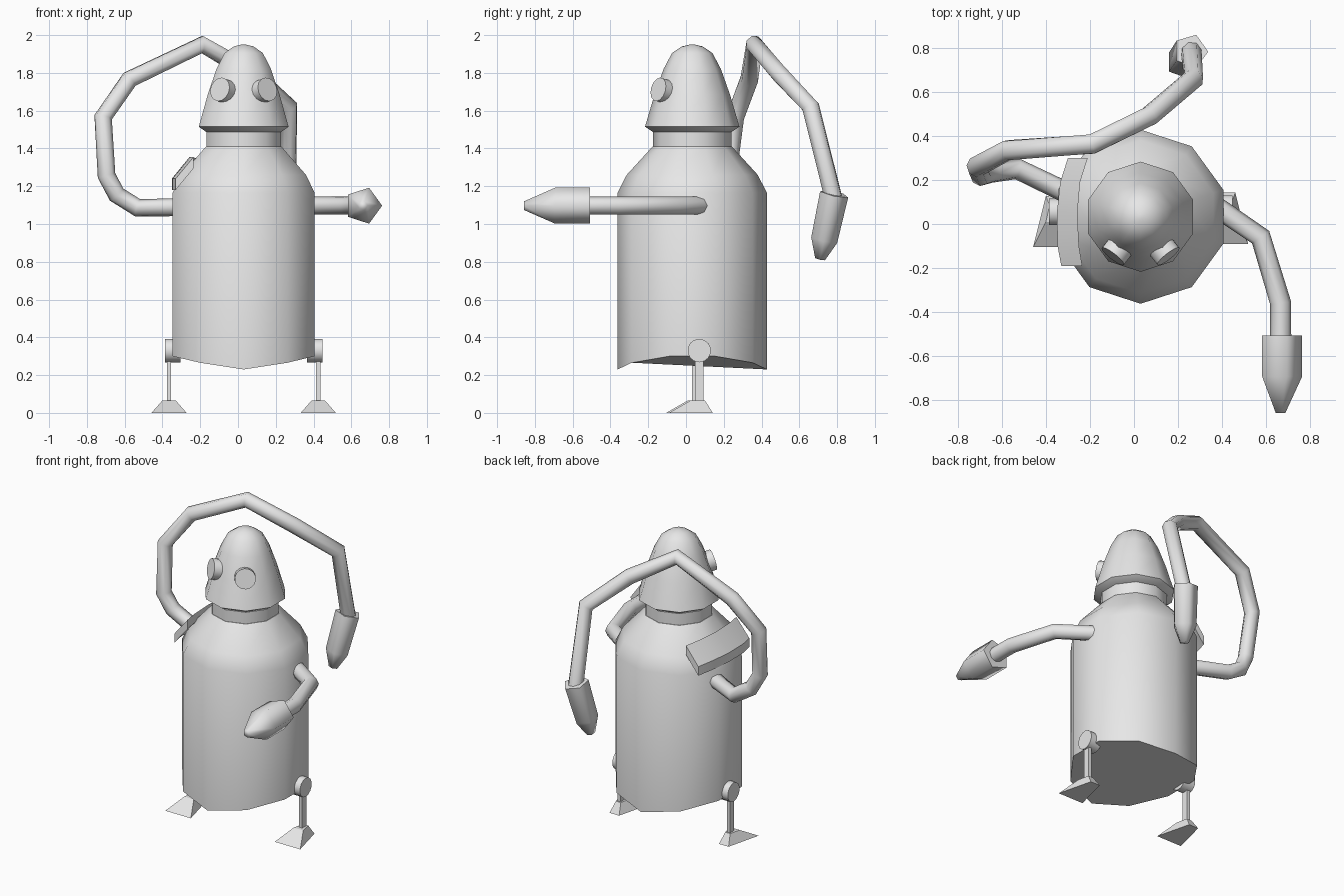
import bpy, bmesh, math
from mathutils import Vector

if "Cube" in bpy.data.objects:
    bpy.data.objects.remove(bpy.data.objects["Cube"])

CX, CY = 0.03, 0.033   # vertical axis of body and head

grey = bpy.data.materials.new("plain_grey")
grey.diffuse_color = (0.8, 0.8, 0.8, 1)
grey.use_nodes = True
grey.node_tree.nodes["Principled BSDF"].inputs["Base Color"].default_value = grey.diffuse_color


def finish(ob, angle):
    """Assign the colour and smooth edges below the given angle."""
    ob.data.materials.clear()
    ob.data.materials.append(grey)
    bpy.ops.object.select_all(action='DESELECT')
    ob.select_set(True)
    bpy.context.view_layer.objects.active = ob
    bpy.ops.object.shade_smooth_by_angle(angle=math.radians(angle))
    return ob


def loft(name, rings, angle=1, caps=True):
    """Skin a list of equally long vertex rings and cap both ends."""
    bm = bmesh.new()
    rows = [[bm.verts.new(p) for p in ring] for ring in rings]
    n = len(rows[0])
    for a, b in zip(rows, rows[1:]):
        for i in range(n):
            j = (i + 1) % n
            bm.faces.new((a[i], a[j], b[j], b[i]))
    if caps:
        bm.faces.new(rows[0][::-1])
        bm.faces.new(rows[-1])
    bmesh.ops.recalc_face_normals(bm, faces=bm.faces)
    me = bpy.data.meshes.new(name)
    bm.to_mesh(me)
    bm.free()
    ob = bpy.data.objects.new(name, me)
    bpy.context.collection.objects.link(ob)
    return finish(ob, angle)


def spun(name, profile, n=10, angle=40):
    """Ten-sided turned shape from (radius, height) pairs."""
    rings = []
    for r, z in profile:
        rings.append([Vector((CX + r * math.cos(math.pi / 2 + k * math.tau / n),
                              CY + r * math.sin(math.pi / 2 + k * math.tau / n), z))
                      for k in range(n)])
    return loft(name, rings, angle)


def along(name, start, end, profile, n, angle, side=Vector((1, 0, 0))):
    """Turned shape along any axis from (radius, fraction) pairs."""
    a, b = Vector(start), Vector(end)
    d = (b - a).normalized()
    u = (side - d * side.dot(d)).normalized()
    v = d.cross(u)
    rings = [[a.lerp(b, t) + r * (u * math.cos(k * math.tau / n) + v * math.sin(k * math.tau / n))
              for k in range(n)] for r, t in profile]
    return loft(name, rings, angle)


def tube(name, points, radius):
    """Eight-sided bent tube through the points."""
    cu = bpy.data.curves.new(name, 'CURVE')
    cu.dimensions = '3D'
    cu.bevel_depth = radius
    cu.bevel_resolution = 2
    cu.use_fill_caps = True
    sp = cu.splines.new('POLY')
    sp.points.add(len(points) - 1)
    for p, co in zip(sp.points, points):
        p.co = (*co, 1)
    ob = bpy.data.objects.new(name, cu)
    bpy.context.collection.objects.link(ob)
    bpy.ops.object.select_all(action='DESELECT')
    ob.select_set(True)
    bpy.context.view_layer.objects.active = ob
    bpy.ops.object.convert(target='MESH')
    return finish(bpy.context.view_layer.objects.active, 60)


def box_ring(x0, x1, x2, x3, y0, y1, z):
    """Four corners: front edge x0..x1 at y0, back edge x3..x2 at y1."""
    return [Vector(p) for p in ((x0, y0, z), (x1, y0, z), (x2, y1, z), (x3, y1, z))]


# Body, with its lower rim rising towards the sides
body = spun("body", [(0.395, 0.23), (0.395, 1.165), (0.347, 1.26), (0.21, 1.41)])
for v in body.data.vertices:
    if v.co.z < 0.5:
        v.co.z = 0.23 + 0.07 * (abs(v.co.x - CX) / 0.376) ** 1.4

# Neck and domed head
spun("neck", [(0.207, 1.39), (0.207, 1.52)])
spun("head", [(0.205, 1.485), (0.25, 1.515), (0.2, 1.685), (0.152, 1.82),
              (0.107, 1.905), (0.055, 1.94), (0.012, 1.95)])

# Disc eyes facing outwards and slightly up
for s, side in ((-1, "left"), (1, "right")):
    c = Vector((CX + s * 0.113, -0.13, 1.708))
    d = Vector((s * 0.6, -0.77, 0.22)).normalized()
    along(side + "_eye", c - d * 0.05, c + d * 0.022, [(0.064, 0), (0.064, 1)], 14, 40)

# Hips, legs and wedge feet
for s, side, y in ((-1, "left", 0.055), (1, "right", 0.07)):
    x = CX + s * 0.395
    along(side + "_hip", (x - s * 0.06, y, 0.33), (x + s * 0.022, y, 0.33),
          [(0.062, 0), (0.062, 1)], 14, 40, Vector((0, 0, 1)))
    loft(side + "_leg", [box_ring(x - 0.011, x + 0.011, x + 0.011, x - 0.011,
                                  y - 0.022, y + 0.022, z) for z in (0.06, 0.33)])
    loft(side + "_foot", [
        box_ring(x - 0.093, x + 0.093, x + 0.035, x - 0.035, y - 0.16, y + 0.072, 0),
        box_ring(x - 0.035, x + 0.035, x + 0.018, x - 0.018, y - 0.045, y + 0.03, 0.066)])

# Right arm reaching forwards, with a five-sided hand
tube("right_arm", [(0.34, 0.1, 1.097), (0.575, -0.06, 1.097),
                   (0.666, -0.36, 1.097), (0.666, -0.55, 1.097)], 0.048)
along("right_hand", (0.663, -0.507, 1.097), (0.663, -0.858, 1.097),
      [(0.1, 0), (0.1, 0.53), (0.024, 1)], 5, 75)

# Left arm looping over and behind the head, with its hand hanging down
tube("left_arm", [(-0.28, 0.13, 1.09), (-0.53, 0.25, 1.085), (-0.643, 0.235, 1.156),
                  (-0.696, 0.22, 1.257), (-0.714, 0.26, 1.565), (-0.574, 0.335, 1.766),
                  (-0.19, 0.363, 1.95), (0.07, 0.49, 1.80), (0.27, 0.66, 1.62),
                  (0.26, 0.785, 1.12)], 0.048)
along("left_hand", (0.258, 0.785, 1.16), (0.2, 0.71, 0.815),
      [(0.08, 0), (0.074, 0.7), (0.028, 1)], 5, 75)

# Curved pad lying on the left shoulder
pad = []
for y, lo, hi, drop in ((-0.19, -0.33, -0.235, 0), (-0.1, -0.347, -0.25, 0),
                        (0.05, -0.35, -0.257, 0), (0.19, -0.335, -0.245, 0),
                        (0.3, -0.30, -0.21, 0.01)):
    pad.append([Vector(p) for p in ((lo, y, 1.24 - drop), (hi, y, 1.355 - drop),
                                    (hi, y, 1.295 - drop), (lo, y, 1.18 - drop))])
loft("shoulder_pad", pad, 30)
